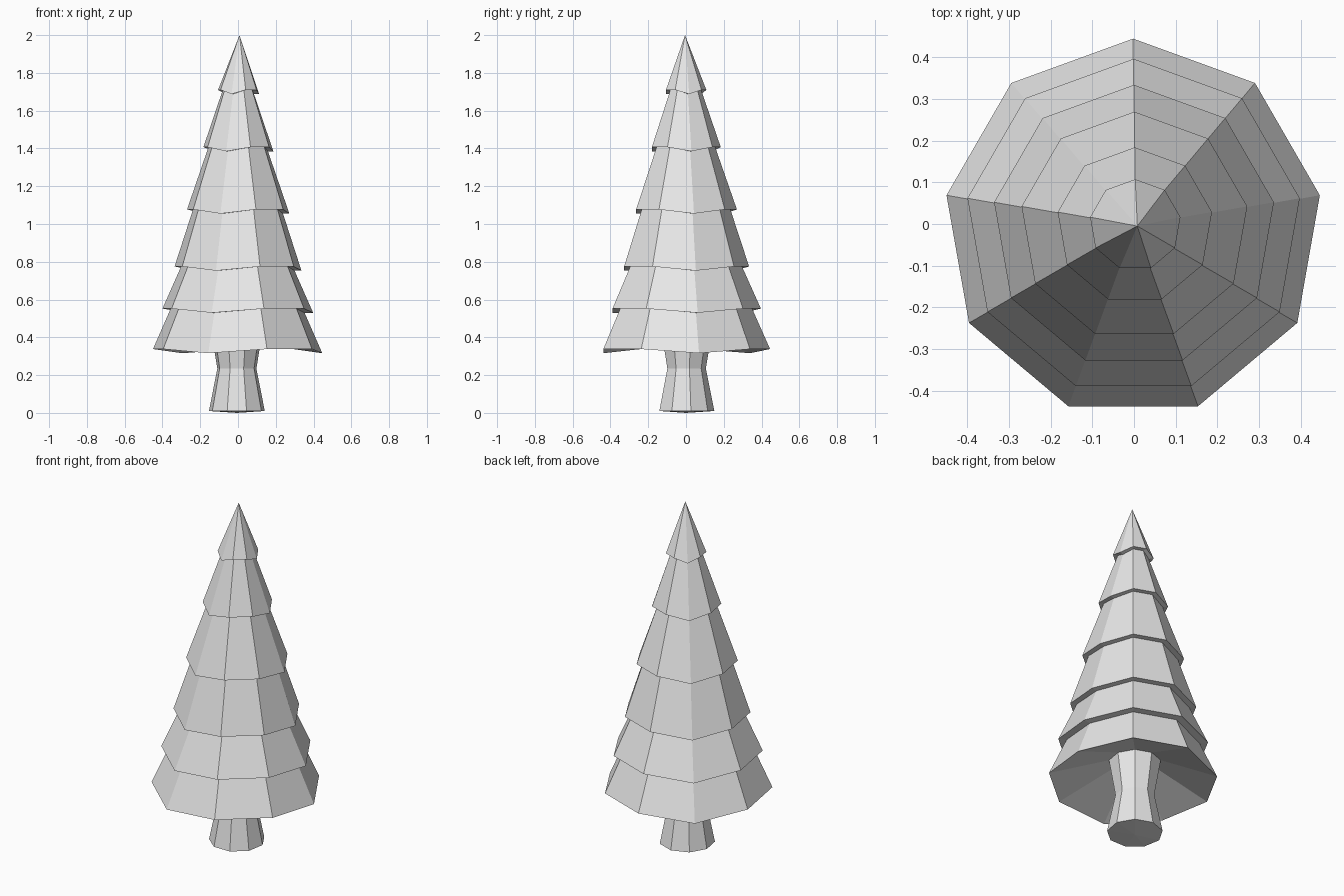
import bpy, bmesh, math

cube = bpy.data.objects.get("Cube")
if cube:
    bpy.data.objects.remove(cube, do_unlink=True)

SIDES = 9
DROP = 0.022  # every third corner of a branch edge hangs lower


def make_material(name, rgba):
    mat = bpy.data.materials.new(name)
    mat.use_nodes = True
    mat.diffuse_color = rgba
    mat.node_tree.nodes["Principled BSDF"].inputs["Base Color"].default_value = rgba
    return mat


def add_ring(bm, radius, z, cx, cy, drop=0.0):
    """Nine-sided ring with one corner pointing to the back."""
    ring = []
    for k in range(SIDES):
        a = math.pi / 2 + k * math.tau / SIDES
        sag = drop if k % 3 == 1 else 0.0
        ring.append(bm.verts.new((cx + radius * math.cos(a),
                                  cy + radius * math.sin(a), z - sag)))
    return ring


def bridge(bm, low, high):
    for k in range(SIDES):
        n = (k + 1) % SIDES
        bm.faces.new((low[k], low[n], high[n], high[k]))


def fan(bm, ring, point):
    tip = bm.verts.new(point)
    for k in range(SIDES):
        bm.faces.new((ring[k], ring[(k + 1) % SIDES], tip))


def finish(bm, name, mat):
    bmesh.ops.recalc_face_normals(bm, faces=bm.faces)
    mesh = bpy.data.meshes.new(name)
    bm.to_mesh(mesh)
    bm.free()
    mesh.materials.append(mat)
    obj = bpy.data.objects.new(name, mesh)
    bpy.context.collection.objects.link(obj)
    return obj


grey = make_material("plain grey", (0.8, 0.8, 0.8, 1.0))

# Trunk: flared foot, narrow waist, flared top hidden in the branches
TRUNK_TOP = (0.14, 0.445)
bm = bmesh.new()
rings = [add_ring(bm, r, z, -0.006, 0.0)
         for r, z in ((0.15, 0.01), (0.105, 0.235), TRUNK_TOP)]
for low, high in zip(rings, rings[1:]):
    bridge(bm, low, high)
fan(bm, rings[0], (-0.006, 0, 0))
finish(bm, "trunk", grey)

# Branch tiers: outer radius, edge height, radius where the next tier begins
TIERS = ((0.455, 0.338, 0.36), (0.405, 0.552, 0.305), (0.341, 0.775, 0.242),
         (0.275, 1.077, 0.16), (0.188, 1.407, 0.084), (0.11, 1.71, 0))
bm = bmesh.new()
previous = add_ring(bm, *TRUNK_TOP, -0.006, 0.0)
for i, (outer, z, inner) in enumerate(TIERS):
    cx, cy = -0.002 + 0.001 * i, -0.01 + 0.0015 * i
    edge = add_ring(bm, outer, z, cx, cy, DROP)
    bridge(bm, previous, edge)  # underside ledge
    if inner:
        previous = add_ring(bm, inner, TIERS[i + 1][1], cx, cy, DROP)
        bridge(bm, edge, previous)  # sloping branches
    else:
        fan(bm, edge, (0.008, -0.005, 2.0))  # pointed tip
finish(bm, "branches", grey)
